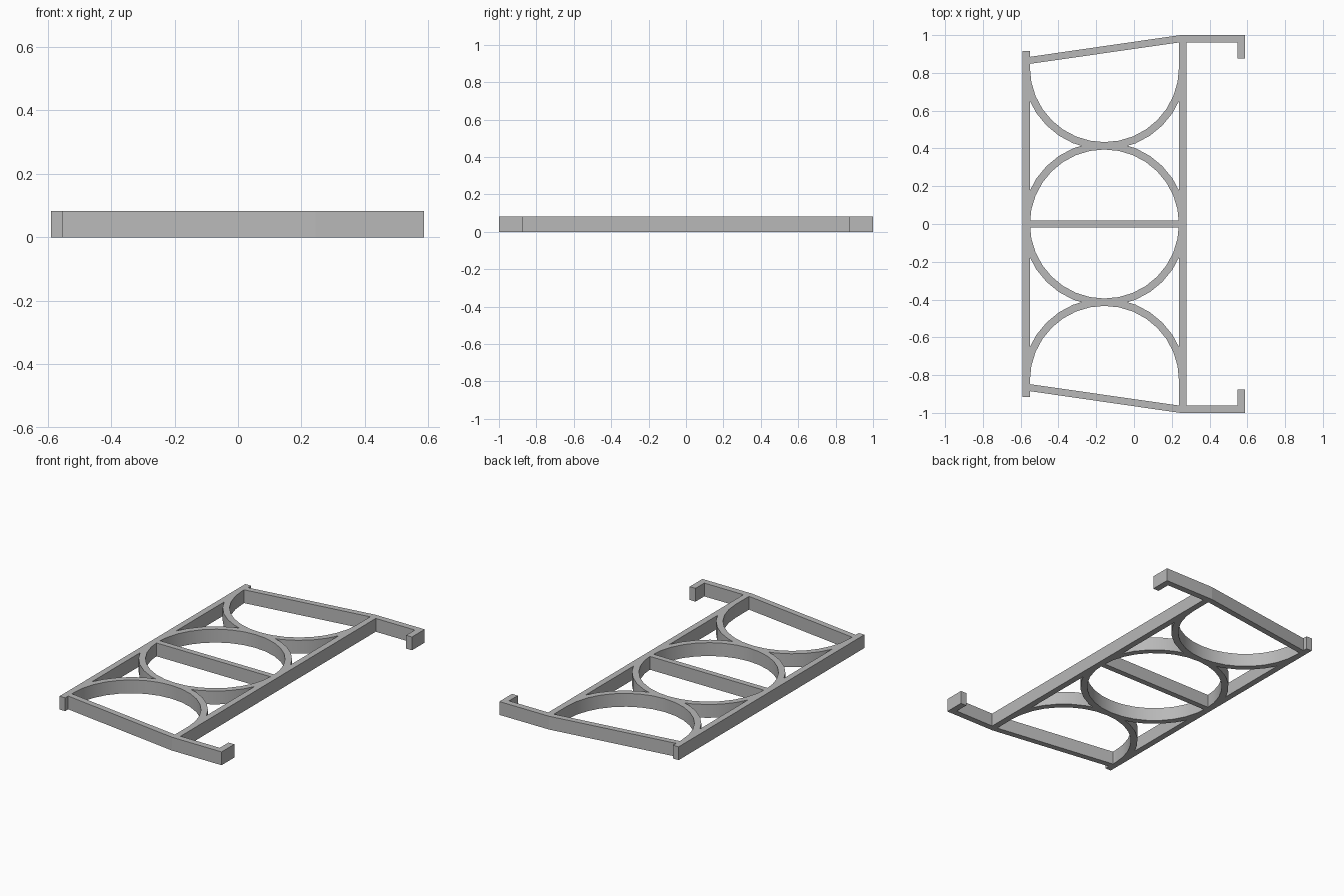
import bpy
import bmesh
from math import cos, sin, pi, radians

if "Cube" in bpy.data.objects:
    bpy.data.objects.remove(bpy.data.objects["Cube"])

HEIGHT = 0.083
BAR = 0.039                          # thickness of every strip
LEFT, RIGHT = -0.59, 0.277           # outer edges of the two long rails
MID = (LEFT + RIGHT) / 2
OUTER = (RIGHT - LEFT) / 2
INNER = OUTER - BAR
ARC_STEPS = 16

grey = bpy.data.materials.new("plain grey")
grey.use_nodes = True
colour = (0.48, 0.48, 0.48, 1)
grey.diffuse_color = colour
grey.node_tree.nodes["Principled BSDF"].inputs["Base Color"].default_value = colour


def prism(name, outline):
    """Extrude a flat outline to the common height."""
    bm = bmesh.new()
    face = bm.faces.new([bm.verts.new((x, y, 0)) for x, y in outline])
    ext = bmesh.ops.extrude_face_region(bm, geom=[face])
    verts = [v for v in ext["geom"] if isinstance(v, bmesh.types.BMVert)]
    bmesh.ops.translate(bm, verts=verts, vec=(0, 0, HEIGHT))
    bmesh.ops.recalc_face_normals(bm, faces=bm.faces)
    mesh = bpy.data.meshes.new(name)
    bm.to_mesh(mesh)
    bm.free()
    mesh.materials.append(grey)
    obj = bpy.data.objects.new(name, mesh)
    bpy.context.collection.objects.link(obj)
    return obj


def box(name, x0, x1, y0, y1):
    return prism(name, [(x0, y0), (x1, y0), (x1, y1), (x0, y1)])


def half_ring(name, centre_y, side):
    """Half hoop whose ends are buried in the rails, bulging towards side."""
    angles = [pi * i / ARC_STEPS for i in range(ARC_STEPS + 1)]

    def arc(r, steps):
        return [(MID + r * cos(a), centre_y + side * r * sin(a)) for a in steps]

    obj = prism(name, arc(OUTER, angles) + arc(INNER, reversed(angles)))
    bpy.ops.object.select_all(action="DESELECT")
    obj.select_set(True)
    bpy.context.view_layer.objects.active = obj
    bpy.ops.object.shade_smooth_by_angle(angle=radians(30))


# Long rails and the middle crossbar
box("left_rail", LEFT, LEFT + BAR, -0.915, 0.915)
box("right_rail", RIGHT - BAR, RIGHT, -0.961, 0.961)
box("middle_crossbar", LEFT + BAR, RIGHT - BAR, -0.018, 0.018)

# Mirrored parts at the two ends
for end, s in (("back", 1), ("front", -1)):
    half_ring(end + "_centre_hoop", 0, s)
    half_ring(end + "_end_hoop", s * (OUTER + INNER), -s)
    prism(end + "_sloped_bar", [
        (LEFT + BAR, s * 0.848), (RIGHT - BAR, s * 0.961),
        (0.245, s * 0.961), (0.245, s), (LEFT + BAR, s * 0.885)])
    # Arm with its inward-turned hook
    prism(end + "_hooked_arm", [
        (0.245, s), (0.587, s), (0.587, s * 0.875),
        (0.547, s * 0.875), (0.547, s * 0.961), (0.245, s * 0.961)])
